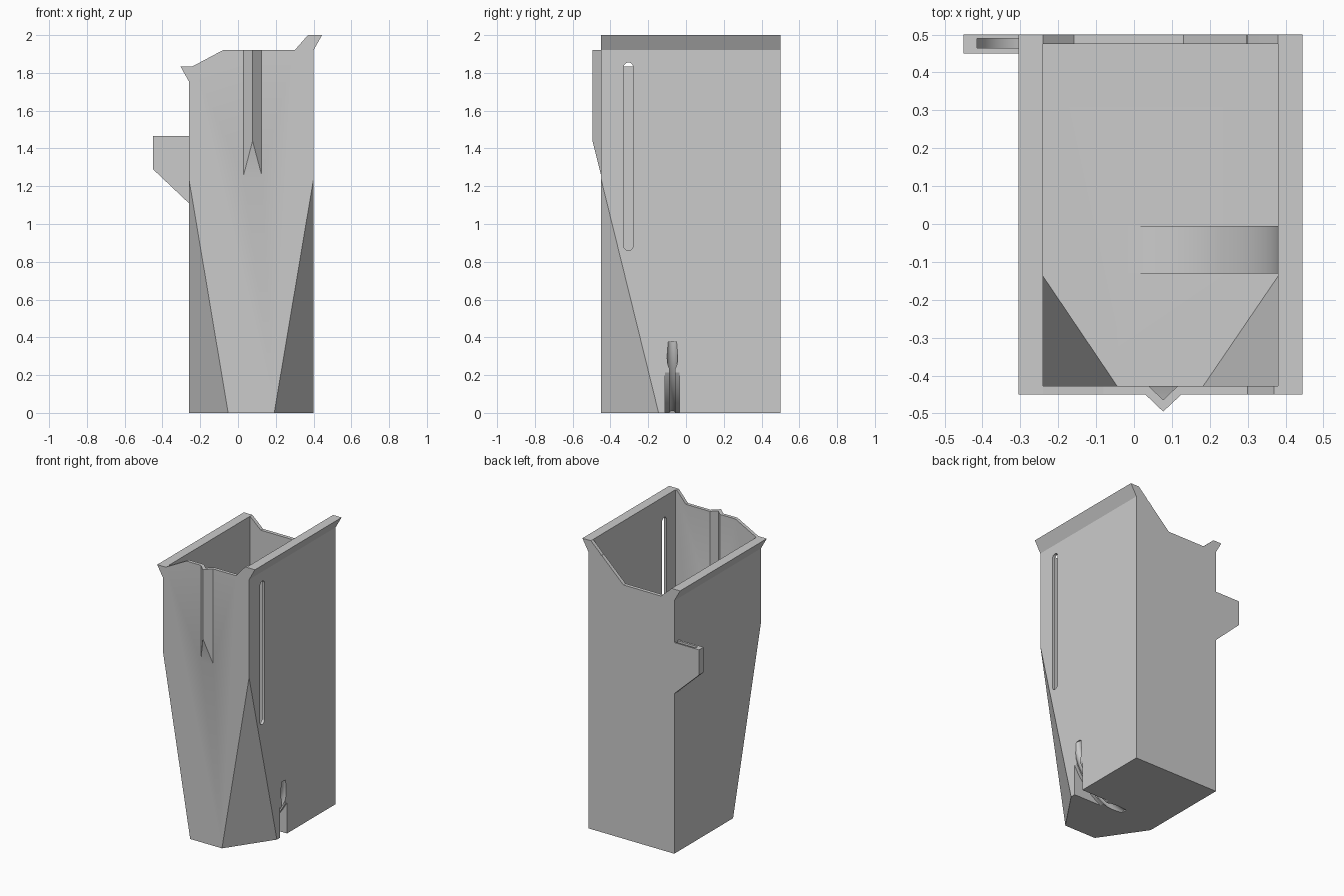
import bpy, bmesh, math
from mathutils import Vector

if "Cube" in bpy.data.objects:
    bpy.data.objects.remove(bpy.data.objects["Cube"])

grey = bpy.data.materials.new("plain_grey")
grey.diffuse_color = (0.6, 0.6, 0.6, 1)
grey.use_nodes = True
grey.node_tree.nodes["Principled BSDF"].inputs["Base Color"].default_value = grey.diffuse_color


def finish(name, bm):
    bmesh.ops.recalc_face_normals(bm, faces=bm.faces)
    me = bpy.data.meshes.new(name)
    bm.to_mesh(me)
    bm.free()
    me.materials.append(grey)
    ob = bpy.data.objects.new(name, me)
    bpy.context.collection.objects.link(ob)
    return ob


def prism(name, profile, y0, y1):
    """Extrude an xz profile along y."""
    bm = bmesh.new()
    face = bm.faces.new([bm.verts.new((x, y0, z)) for x, z in profile])
    ext = bmesh.ops.extrude_face_region(bm, geom=[face])["geom"]
    bmesh.ops.translate(bm, vec=(0, y1 - y0, 0),
                        verts=[v for v in ext if isinstance(v, bmesh.types.BMVert)])
    return finish(name, bm)


def hull(name, points):
    bm = bmesh.new()
    for p in points:
        bm.verts.new(p)
    bmesh.ops.convex_hull(bm, input=bm.verts[:])
    bmesh.ops.dissolve_limit(bm, angle_limit=0.001, verts=bm.verts[:], edges=bm.edges[:])
    return finish(name, bm)


def arc(cx, cz, r, a0, a1, n=24):
    return [(cx + r * math.cos(math.radians(a0 + (a1 - a0) * i / n)),
             cz + r * math.sin(math.radians(a0 + (a1 - a0) * i / n))) for i in range(n + 1)]


def combine(target, tool, op):
    """Apply a boolean and discard the tool."""
    mod = target.modifiers.new(op, "BOOLEAN")
    mod.operation, mod.object, mod.solver = op, tool, "EXACT"
    bpy.context.view_layer.objects.active = target
    bpy.ops.object.modifier_apply(modifier=mod.name)
    bpy.data.objects.remove(tool)


def tube(name, cx, y, cz, big, small, a0, a1, n=28, sides=20):
    """Round bar bent along an arc in the xz plane."""
    bm = bmesh.new()
    rings = []
    for i in range(n + 1):
        a = math.radians(a0 + (a1 - a0) * i / n)
        ring = []
        for k in range(sides):
            t = math.tau * k / sides
            r = big + small * math.cos(t)
            ring.append(bm.verts.new((cx + r * math.cos(a), y + small * math.sin(t),
                                      cz + r * math.sin(a))))
        rings.append(ring)
    for a, b in zip(rings, rings[1:]):
        for k in range(sides):
            j = (k + 1) % sides
            bm.faces.new((a[k], a[j], b[j], b[k]))
    bm.faces.new(rings[0])
    bm.faces.new(rings[-1])
    return finish(name, bm)


# Outer block with flared side rims and stepped front top
bin_body = prism("bin_body", [(-0.26, 0), (0.40, 0), (0.40, 1.92), (0.445, 2), (0.37, 2),
                              (0.30, 1.92), (-0.08, 1.92), (-0.24, 1.835),
                              (-0.305, 1.835), (-0.26, 1.755)], -0.45, 0.5)

# Slanted lower front corners
for x, s in ((-0.26, 1), (0.40, -1)):
    a, b, c, e = 0.208, 0.305, 1.24, 0.03
    k = 1 + e / a + e / b + e / c
    d = Vector((x - s * e, -0.45 - e, -e))
    combine(bin_body, hull("corner_cut", [d, d + Vector((s * a * k, 0, 0)),
                                          d + Vector((0, b * k, 0)),
                                          d + Vector((0, 0, c * k))]), "DIFFERENCE")

# Pointed rib on the front
rib = [(x, y, z) for x in (0.03, 0.125) for y in (-0.44, -0.45) for z in (1.26, 1.92)]
combine(bin_body, hull("front_rib", rib + [(0.077, -0.495, 1.44), (0.077, -0.495, 1.92)]), "UNION")

# Side bracket with a curved pocket
combine(bin_body, prism("side_bracket", [(-0.25, 1.465), (-0.45, 1.465), (-0.45, 1.29),
                                         (-0.26, 1.11), (-0.25, 1.11)], 0.45, 0.5), "UNION")
combine(bin_body, prism("bracket_pocket", arc(-0.26, 1.465, 0.155, 180, 270, 12)
                        + [(-0.26, 1.5), (-0.415, 1.5)], 0.465, 0.49), "DIFFERENCE")

# Hollow interior
floor = [(-0.24, 0.475), (0.38, 0.475), (0.38, -0.138), (0.183, -0.427),
         (-0.045, -0.427), (-0.24, -0.138)]
inside = [(x, y, 0.02) for x, y in floor]
inside += [(x, y, z) for x in (-0.24, 0.38) for y, z in ((-0.427, 1.2), (-0.427, 2.1), (0.475, 2.1))]
combine(bin_body, hull("interior", inside), "DIFFERENCE")

# Groove behind the rib
groove = [(x, y, z) for x in (0.038, 0.116) for y in (-0.41, -0.427) for z in (1.30, 2.0)]
combine(bin_body, hull("rib_groove", groove + [(0.077, -0.464, 1.45), (0.077, -0.464, 2.0)]),
        "DIFFERENCE")

# Dipped back edge
combine(bin_body, prism("back_dip", [(0.38, 2.0), (0.13, 1.76), (-0.158, 1.76), (-0.24, 1.835),
                                     (-0.24, 2.1), (0.38, 2.1)], 0.46, 0.52), "DIFFERENCE")

# Long rounded window in the right wall
bm = bmesh.new()
outline = ([(-0.305 + u, 1.83 + w) for u, w in arc(0, 0, 0.025, 0, 180, 10)]
           + [(-0.305 + u, 0.885 + w) for u, w in arc(0, 0, 0.025, 180, 360, 10)])
face = bm.faces.new([bm.verts.new((0.3, y, z)) for y, z in outline])
ext = bmesh.ops.extrude_face_region(bm, geom=[face])["geom"]
bmesh.ops.translate(bm, vec=(0.2, 0, 0), verts=[v for v in ext if isinstance(v, bmesh.types.BMVert)])
combine(bin_body, finish("window_slot", bm), "DIFFERENCE")

# Curved ramp inside, with a bent passage and stepped slot beneath it
CX, CZ, Y = -0.04, 0.44, -0.072
combine(bin_body, prism("inner_ramp", arc(CX, CZ, 0.42, -90, 0)
                        + [(0.39, CZ), (0.39, 0.01), (CX, 0.01)], -0.13, -0.005), "UNION")
combine(bin_body, tube("passage", CX, Y, CZ, 0.462, 0.028, -82, -8), "DIFFERENCE")
for r, half in ((0.465, 0.015), (0.495, 0.038)):
    lim = math.degrees(math.acos(0.445 / r))
    combine(bin_body, prism("slot", arc(CX, CZ, r, -90 + lim, -lim, 16) + [(0.46, 0.2), (0.46, -0.05), (0.15, -0.05)],
                            Y - half, Y + half), "DIFFERENCE")

# Crisp edges with smooth curved faces
bpy.ops.object.select_all(action="DESELECT")
bin_body.select_set(True)
bpy.context.view_layer.objects.active = bin_body
bpy.ops.object.shade_smooth_by_angle(angle=math.radians(25))
